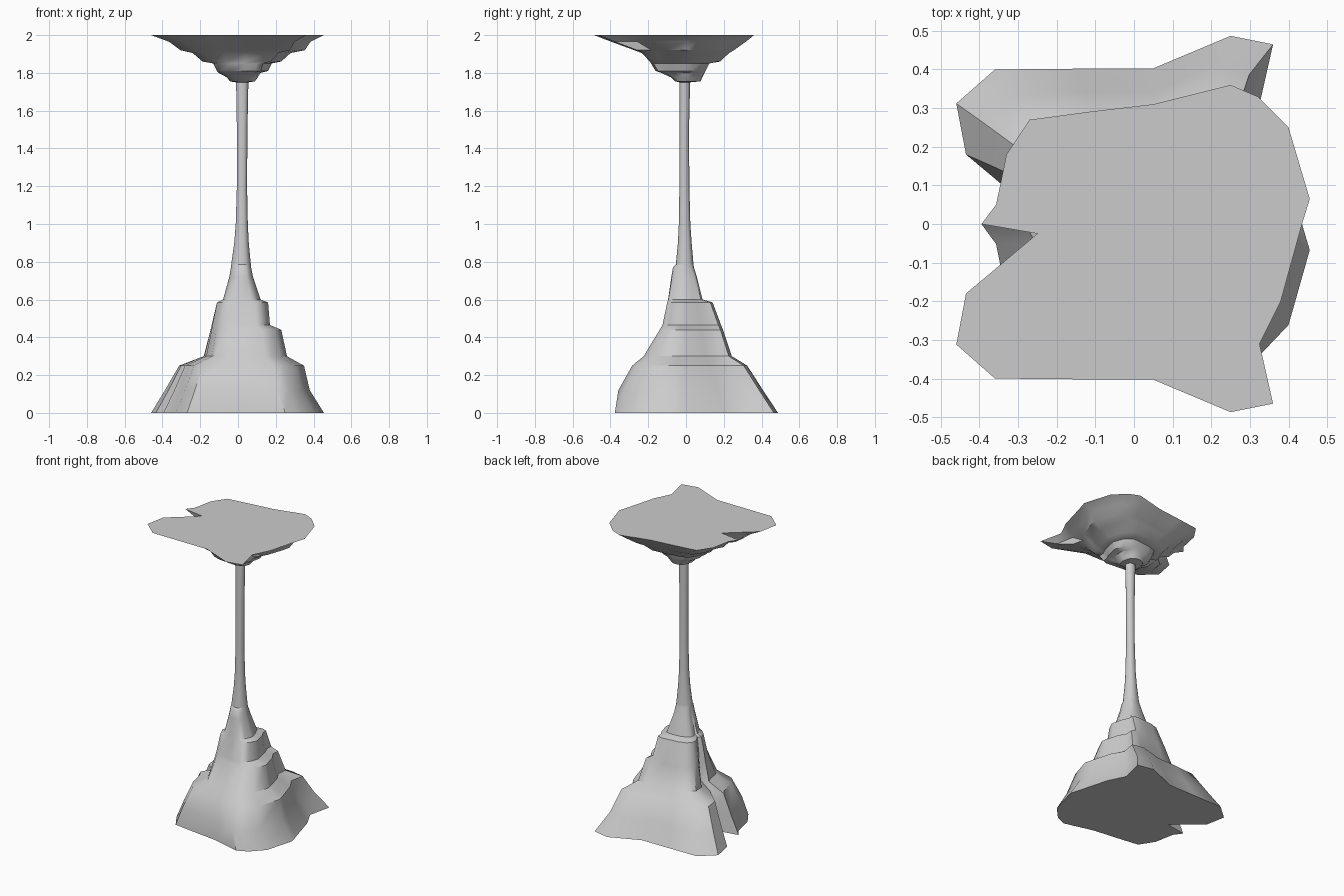
import bpy, bmesh, math

CX, CY = 0.022, -0.01          # axis of the thin shaft

# ragged outline of the upper plate; the foot uses the same outline flipped in y
OUTLINE = [(0.435, 0), (0.455, 0.065), (0.40, 0.25), (0.32, 0.33), (0.25, 0.36),
           (0.05, 0.31), (-0.12, 0.29), (-0.27, 0.27), (-0.33, 0.18), (-0.357, 0.05),
           (-0.395, 0), (-0.25, -0.025), (-0.435, -0.18), (-0.46, -0.312),
           (-0.36, -0.4), (-0.15, -0.402), (0.05, -0.403), (0.25, -0.487),
           (0.36, -0.465), (0.325, -0.31), (0.38, -0.2)]

# rings: z, x min, x max, y min, y max, how far the outline is rounded off
FOOT = [(0.00, -.46, .455, -.377, .487, 0), (0.12, -.39, .38, -.36, .41, .05),
        (0.25, -.32, .35, -.29, .33, .15), (0.30, -.19, .26, -.23, .25, .25),
        (0.44, -.155, .23, -.145, .205, .35), (0.465, -.15, .17, -.13, .195, .4),
        (0.585, -.12, .16, -.105, .15, .5), (0.60, -.085, .12, -.10, .095, .6),
        (0.72, -.048, .08, -.08, .06, .8), (0.77, -.038, .07, -.07, .043, .9),
        (0.785, -.036, .068, -.054, .04, 1)]
SHAFT = [FOOT[-1], (0.90, -.02, .057, -.043, .03, 1), (1.00, -.012, .052, -.038, .023, 1),
         (1.20, -.006, .048, -.035, .018, 1), (1.50, -.006, .05, -.034, .016, 1),
         (1.75, -.01, .055, -.034, .022, 1)]
CROWN = [SHAFT[-1], (1.755, -.045, .09, -.06, .08, .8), (1.775, -.06, .105, -.08, .09, .7),
         (1.80, -.11, .12, -.14, .105, .6), (1.81, -.12, .16, -.17, .11, .5),
         (1.85, -.14, .18, -.195, .13, .45), (1.86, -.20, .23, -.20, .19, .4),
         (1.905, -.25, .28, -.24, .235, .25), (1.92, -.315, .355, -.28, .26, .2),
         (1.965, -.37, .385, -.40, .32, .08), (2.00, -.46, .455, -.487, .36, 0)]


def ring(level, outline):
    """Outline fitted to the level's extents on each side of the axis."""
    z, x0, x1, y0, y1, round_off = level
    ox = [p[0] - CX for p in outline]
    oy = [p[1] - CY for p in outline]
    pts = []
    for dx, dy in zip(ox, oy):
        u = dx / max(ox) if dx > 0 else -dx / min(ox)
        v = dy / max(oy) if dy > 0 else -dy / min(oy)
        r = math.hypot(u, v)
        u += (u / r - u) * round_off
        v += (v / r - v) * round_off
        pts.append((CX + u * (x1 - CX if u > 0 else CX - x0),
                    CY + v * (y1 - CY if v > 0 else CY - y0), z))
    return pts


def loft(name, levels, outline, cap_bottom=False, cap_top=False):
    bm = bmesh.new()
    rings = [[bm.verts.new(p) for p in ring(l, outline)] for l in levels]
    n = len(outline)
    for a, b in zip(rings, rings[1:]):
        for i in range(n):
            j = (i + 1) % n
            bm.faces.new((a[i], a[j], b[j], b[i]))
    if cap_bottom:
        bm.faces.new(rings[0][::-1])
    if cap_top:
        bm.faces.new(rings[-1])
    mesh = bpy.data.meshes.new(name)
    bm.to_mesh(mesh)
    bm.free()
    obj = bpy.data.objects.new(name, mesh)
    bpy.context.collection.objects.link(obj)
    bpy.ops.object.select_all(action='DESELECT')
    obj.select_set(True)
    bpy.context.view_layer.objects.active = obj
    bpy.ops.object.shade_smooth_by_angle(angle=math.radians(40))
    return obj


# flipped outline, reversed to stay counter-clockwise from the same start point
flipped = [(x, -y) for x, y in OUTLINE]
flipped = flipped[:1] + flipped[:0:-1]

loft("rock_foot", FOOT, flipped, cap_bottom=True)
loft("rock_shaft", SHAFT, flipped)
loft("rock_crown", CROWN, OUTLINE, cap_top=True)
